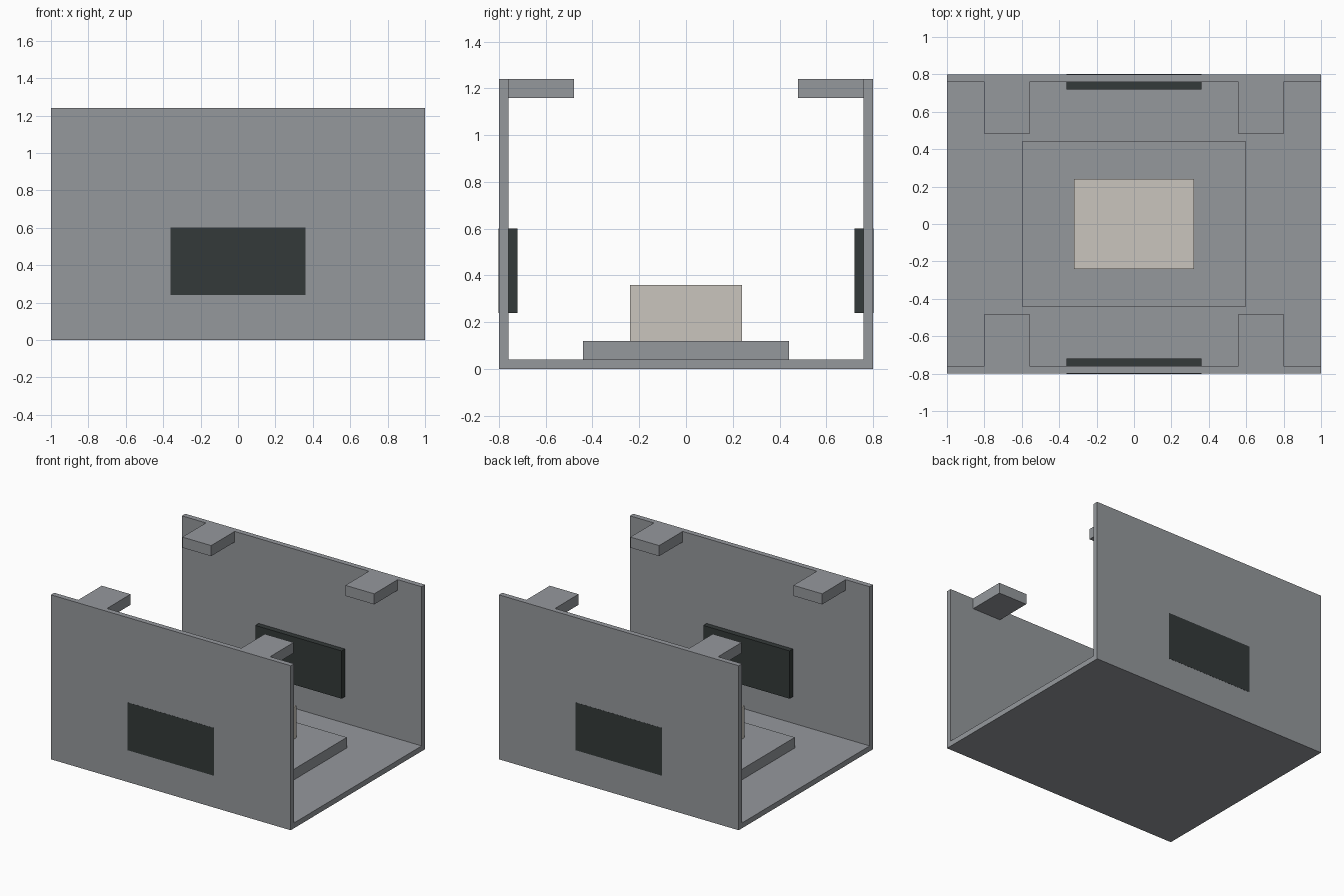
import bpy, bmesh

if "Cube" in bpy.data.objects:
    bpy.data.objects.remove(bpy.data.objects["Cube"])


def material(name, rgb):
    m = bpy.data.materials.new(name)
    m.diffuse_color = (*rgb, 1)
    m.use_nodes = True
    m.node_tree.nodes["Principled BSDF"].inputs["Base Color"].default_value = m.diffuse_color
    return m


grey = material("grey metal", (0.30, 0.315, 0.335))
dark = material("dark panel", (0.034, 0.042, 0.041))
cream = material("cream block", (0.59, 0.56, 0.51))


def add_object(name, bm, mat):
    bmesh.ops.recalc_face_normals(bm, faces=bm.faces)
    me = bpy.data.meshes.new(name)
    bm.to_mesh(me)
    bm.free()
    me.materials.append(mat)
    ob = bpy.data.objects.new(name, me)
    bpy.context.collection.objects.link(ob)
    return ob


def box(name, x, y, z, mat):
    bm = bmesh.new()
    bmesh.ops.create_cube(bm, size=1)
    for v in bm.verts:
        v.co = [r[0] if c < 0 else r[1] for c, r in zip(v.co, (x, y, z))]
    return add_object(name, bm, mat)


# U-shaped tray: floor and two side walls as one extruded profile
profile = [(-0.8, 0), (0.8, 0), (0.8, 1.24), (0.76, 1.24), (0.76, 0.04),
           (-0.76, 0.04), (-0.76, 1.24), (-0.8, 1.24)]
bm = bmesh.new()
face = bm.faces.new([bm.verts.new((-1, y, z)) for y, z in profile])
ext = bmesh.ops.extrude_face_region(bm, geom=[face])
bmesh.ops.translate(bm, vec=(2, 0, 0),
                    verts=[g for g in ext["geom"] if isinstance(g, bmesh.types.BMVert)])
add_object("tray", bm, grey)

# Raised pad with the block on it
box("floor_pad", (-0.6, 0.6), (-0.44, 0.44), (0.04, 0.12), grey)
box("centre_block", (-0.32, 0.32), (-0.24, 0.24), (0.12, 0.36), cream)

# Dark panels set through each wall, and two mounting tabs at each wall top
for side, s in (("front", -1), ("back", 1)):
    box(f"{side}_panel", (-0.36, 0.36), sorted((s * 0.72, s * 0.801)), (0.24, 0.6), dark)
    for end, e in (("left", -1), ("right", 1)):
        box(f"{side}_{end}_tab", sorted((e * 0.56, e * 0.8)),
            sorted((s * 0.48, s * 0.76)), (1.16, 1.24), grey)
